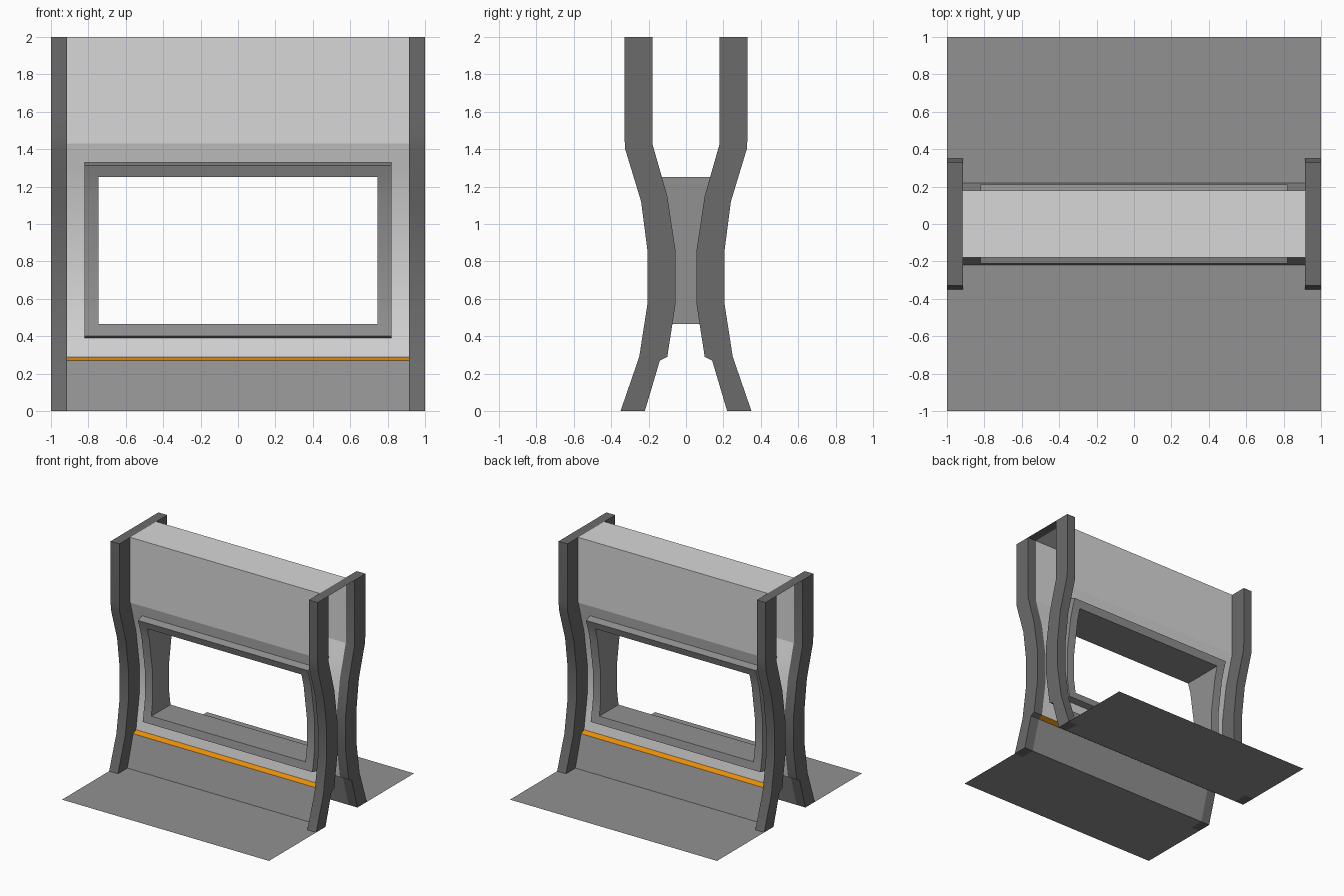
import bpy, bmesh, math

if "Cube" in bpy.data.objects:
    bpy.data.objects.remove(bpy.data.objects["Cube"])


def material(name, rgb):
    m = bpy.data.materials.new(name)
    m.diffuse_color = (*rgb, 1)
    m.use_nodes = True
    m.node_tree.nodes["Principled BSDF"].inputs["Base Color"].default_value = m.diffuse_color
    return m


LIGHT = material("light grey", (0.68, 0.68, 0.68))
MID = material("mid grey", (0.285, 0.285, 0.285))
DARK = material("dark grey", (0.145, 0.145, 0.145))
ORANGE = material("orange", (0.86, 0.29, 0.003))


def finish(name, bm, mat, axes, smooth=True):
    """Turn a bmesh into an object, mirrored over the given axes."""
    me = bpy.data.meshes.new(name)
    bm.to_mesh(me)
    bm.free()
    me.materials.append(mat)
    ob = bpy.data.objects.new(name, me)
    bpy.context.collection.objects.link(ob)
    if smooth:
        bpy.ops.object.select_all(action='DESELECT')
        ob.select_set(True)
        bpy.context.view_layer.objects.active = ob
        bpy.ops.object.shade_smooth_by_angle(angle=math.radians(30))
    mod = ob.modifiers.new("mirror", 'MIRROR')
    mod.use_axis = ['X' in axes, 'Y' in axes, False]
    mod.merge_threshold = 0.0005
    return ob


def grid(bm, xs, pts, skip=lambda i, j: False):
    """Sheet of quads: a (y, z) profile swept along the x positions."""
    v = [[bm.verts.new((x, y, z)) for x in xs] for y, z in pts]
    for j in range(len(pts) - 1):
        for i in range(len(xs) - 1):
            if not skip(i, j):
                bm.faces.new((v[j][i], v[j][i + 1], v[j + 1][i + 1], v[j + 1][i]))
    return v


def sheet(name, xs, pts, mat, skip=lambda i, j: False, smooth=False):
    bm = bmesh.new()
    grid(bm, xs, pts, skip)
    loose = [v for v in bm.verts if not v.link_faces]
    bmesh.ops.delete(bm, geom=loose, context='VERTS')
    return finish(name, bm, mat, 'Y', smooth)


# Curved wall profile (y, z), front half
CURVE = [(-0.10, 0.29), (-0.055, 0.58), (-0.055, 0.85), (-0.10, 1.15), (-0.18, 1.43)]
W = 0.915


def wall_y(z):
    for (y0, z0), (y1, z1) in zip(CURVE, CURVE[1:]):
        if z <= z1:
            return y0 + (y1 - y0) * (z - z0) / (z1 - z0)


# Floor plates, notched around the ribs
sheet("floor_plate", [-1, -W, W, 1], [(-1, 0), (-0.35, 0), (-0.22, 0)], MID,
      lambda i, j: j == 1 and i != 1)

# Sloped base, orange strip, upper wall with top
sheet("lower_wall", [-W, W], [(-0.22, 0), (-0.14, 0.27)], MID)
sheet("orange_strip", [-W, W], [(-0.14, 0.27), (-0.10, 0.29)], ORANGE)
sheet("upper_wall", [-W, W], [(-0.18, 1.43), (-0.18, 2), (0, 2)], LIGHT)

# Curved middle wall with the window hole
zs = [0.29, 0.43, 0.58, 0.85, 1.15, 1.29, 1.43]
sheet("curved_wall", [-W, -0.78, 0.78, W], [(wall_y(z), z) for z in zs], LIGHT,
      lambda i, j: i == 1 and 0 < j < 5, smooth=True)

# Window frame: raised front, outer rim and tunnel to the middle
T = 0.06
zs = [0.39, 0.465, 0.58, 0.85, 1.15, 1.25, 1.33]
pts = [(wall_y(z) - T, z) for z in zs]
pts[0] = (wall_y(0.39) - T, 0.40)
pts[-1] = (wall_y(1.33) - T, 1.313)
xs = [-0.82, -0.745, 0.745, 0.82]
last = len(zs) - 1
bm = bmesh.new()
v = grid(bm, xs, pts, lambda i, j: i == 1 and 0 < j < last - 1)


def skirt(loop, place):
    """Join a closed loop of vertices to a copy moved by place()."""
    inner = [bm.verts.new(place(p)) for p in loop]
    for k in range(len(loop)):
        n = (k + 1) % len(loop)
        bm.faces.new((loop[n], loop[k], inner[k], inner[n]))


def ring(a, b, lo, hi):
    bottom, top = v[lo][a:b + 1], v[hi][a:b + 1]
    return (bottom + [v[j][b] for j in range(lo + 1, hi)] + top[::-1]
            + [v[j][a] for j in range(hi - 1, lo, -1)])


def to_wall(p):
    z = {0.40: 0.39, 1.313: 1.33}.get(round(p.co.z, 3), p.co.z)
    return (p.co.x, wall_y(z), z)


skirt(ring(0, 3, 0, last), to_wall)
skirt(ring(1, 2, 1, last - 1)[::-1], lambda p: (p.co.x, 0, p.co.z))
finish("window_frame", bm, MID, 'Y')

# Side ribs: one solid profile, with a thin cap bridging front to back
outer = [(-0.35, 0), (-0.25, 0.29), (-0.205, 0.58), (-0.205, 0.85), (-0.24, 1.12),
         (-0.325, 1.40), (-0.33, 1.48), (-0.33, 2)]
inner = [(-0.22, 0), (-0.14, 0.27)] + CURVE + [(-0.18, 2)]
profile = outer + inner[::-1]
bm = bmesh.new()
a = [bm.verts.new((W, y, z)) for y, z in profile]
b = [bm.verts.new((1, y, z)) for y, z in profile]
bm.faces.new(a)
bm.faces.new(b[::-1])
for k in range(len(a)):
    n = (k + 1) % len(a)
    bm.faces.new((a[k], b[k], b[n], a[n]))
bmesh.ops.recalc_face_normals(bm, faces=bm.faces)
finish("side_ribs", bm, DARK, 'XY')

bm = bmesh.new()
grid(bm, [W, 1], [(-0.18, 2), (0, 2)])
finish("rib_caps", bm, DARK, 'XY', smooth=False)
